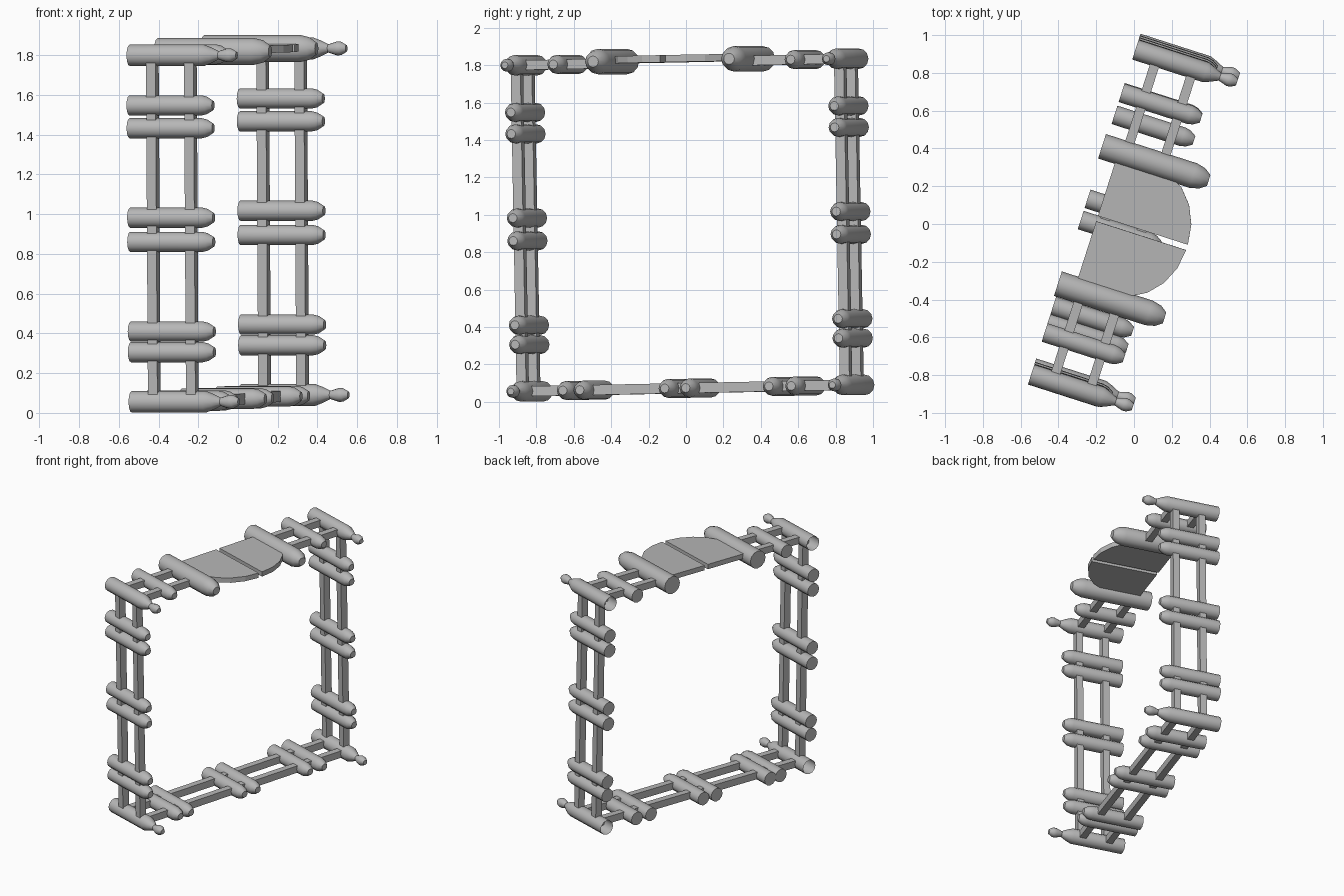
import bpy, bmesh, math
from mathutils import Matrix, Vector

if "Cube" in bpy.data.objects:
    bpy.data.objects.remove(bpy.data.objects["Cube"])

# Local frame: u along the pegs, v across the frame, w up; then slightly turned and tilted
PLACE = (Matrix.Translation((0, 0, 0.945))
         @ Matrix.Rotation(math.radians(-17.8), 4, 'Z')
         @ Matrix.Rotation(math.radians(1.1), 4, 'X'))
SPAN = (-0.908, 0.898)       # left and right side of the frame
POSTS = (-0.918, 0.898)      # side posts and their pegs
W = 0.872                    # half height of the frame
RAIL_U = (-0.153, 0.048)     # the two parallel rails
SIDES = 12

PEG = [(-0.275, 0.051), (0.105, 0.051), (0.135, 0.044), (0.167, 0.024)]
LOG = [(-0.287, 0.068), (0.22, 0.068), (0.27, 0.056), (0.306, 0.03)]
CORNER = [(-0.275, 0.055), (0.115, 0.055), (0.155, 0.04), (0.195, 0.021),
          (0.24, 0.035), (0.262, 0.034), (0.29, 0.018)]

grey = bpy.data.materials.new("dark_grey")
grey.diffuse_color = (0.47, 0.47, 0.47, 1)
grey.use_nodes = True
grey.node_tree.nodes["Principled BSDF"].inputs["Base Color"].default_value = grey.diffuse_color


def finish(name, bm, smooth=False):
    bmesh.ops.recalc_face_normals(bm, faces=bm.faces)
    bm.transform(PLACE)
    me = bpy.data.meshes.new(name)
    bm.to_mesh(me)
    bm.free()
    me.materials.append(grey)
    ob = bpy.data.objects.new(name, me)
    bpy.context.collection.objects.link(ob)
    if smooth:
        bpy.ops.object.select_all(action='DESELECT')
        ob.select_set(True)
        bpy.context.view_layer.objects.active = ob
        bpy.ops.object.shade_smooth_by_angle(angle=math.radians(32))


def turned(name, profile, v, w, cap_back=True):
    """Round peg lying along u, from (u, radius) pairs."""
    bm = bmesh.new()
    rings = []
    for u, r in profile:
        rings.append([bm.verts.new((u, v + r * math.cos(a), w + r * math.sin(a)))
                      for a in (2 * math.pi * i / SIDES for i in range(SIDES))])
    for a, b in zip(rings, rings[1:]):
        for i in range(SIDES):
            j = (i + 1) % SIDES
            bm.faces.new((a[i], a[j], b[j], b[i]))
    bm.faces.new(rings[-1])
    if cap_back:
        bm.faces.new(rings[0])
    finish(name, bm, True)


def bar(name, lo, hi):
    bm = bmesh.new()
    bmesh.ops.create_cube(bm, size=1)
    lo, hi = Vector(lo), Vector(hi)
    bm.transform(Matrix.Translation((lo + hi) / 2) @ Matrix.Diagonal((*(hi - lo), 1)))
    finish(name, bm)


def plate(name, v0, v1, w, t=0.038):
    """Half of the rounded top panel: straight back edge, elliptical front edge."""
    pts = [(-0.195, v1), (-0.195, v0)]
    pts += [(0.305 * math.cos(a), v0 + (v1 - v0) * math.sin(a))
            for a in (math.pi / 2 * i / 5 for i in range(6))]
    bm = bmesh.new()
    face = bm.faces.new([bm.verts.new((u, v, w - t / 2)) for u, v in pts])
    new = bmesh.ops.extrude_face_region(bm, geom=[face])['geom']
    bmesh.ops.translate(bm, vec=(0, 0, t),
                        verts=[g for g in new if isinstance(g, bmesh.types.BMVert)])
    finish(name, bm)


# Corner pegs with knobs, open at the back
for v in SPAN:
    for w in (-W, W):
        turned("corner_peg", CORNER, v, w, cap_back=False)

# Side posts, bottom rails and the short top rails
for u in RAIL_U:
    a, b = u - 0.025, u + 0.025
    for v in POSTS:
        bar("side_post", (a, v - 0.027, -W), (b, v + 0.027, W))
    bar("bottom_rail", (a, SPAN[0], -W - 0.027), (b, SPAN[1], -W + 0.027))
    bar("top_rail_left", (a, SPAN[0], W - 0.026), (b, -0.405, W + 0.026))
    bar("top_rail_right", (a, 0.355, W - 0.026), (b, SPAN[1], W + 0.026))

# Paired pegs on the side posts
for w in (0.62, 0.505, 0.055, -0.067, -0.518, -0.622):
    for v in POSTS:
        turned("side_peg", PEG, v, w)

# Paired pegs on the bottom rails
for v in (-0.655, -0.56, -0.083, 0.035, 0.502, 0.628):
    turned("bottom_peg", PEG, v, -W)

# Pegs and thick logs on the top rails
for v in (-0.675, 0.658):
    turned("top_peg", PEG, v, W)
for v in (-0.407, 0.357):
    turned("top_log", LOG, v, 0.882)

# Split rounded panel between the logs
plate("panel_right", 0.0, 0.345, 0.89)
plate("panel_left", -0.03, -0.372, 0.89)
